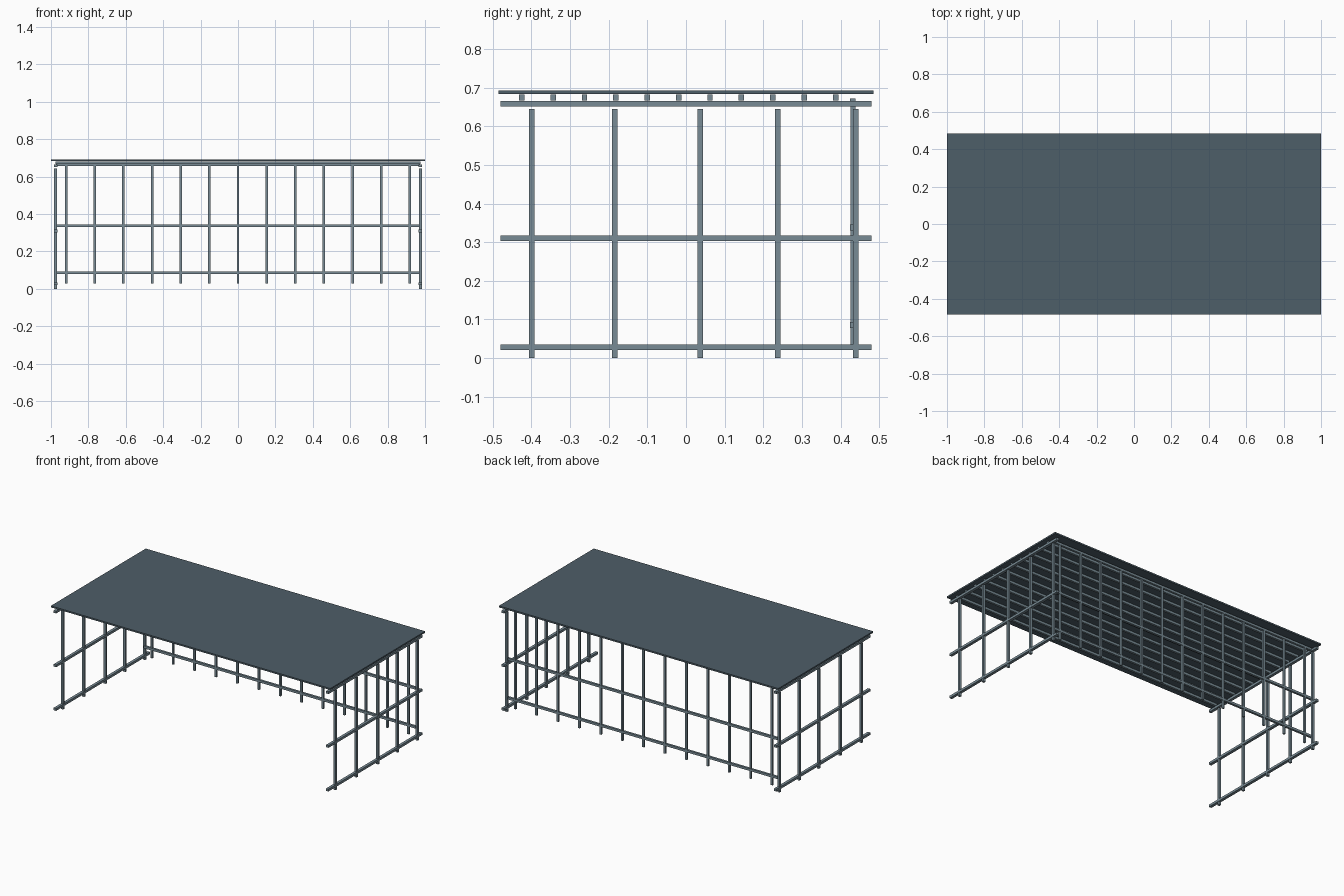
import bpy
from mathutils import Vector

cube = bpy.data.objects.get("Cube")
if cube:
    bpy.data.objects.remove(cube, do_unlink=True)


def material(name, rgb):
    m = bpy.data.materials.new(name)
    m.use_nodes = True
    color = (*rgb, 1)
    m.diffuse_color = color
    m.node_tree.nodes["Principled BSDF"].inputs["Base Color"].default_value = color
    return m


STEEL = material("grey steel", (0.19, 0.26, 0.30))
SHEET = material("dark slate sheet", (0.076, 0.112, 0.138))
T = 0.015  # thickness of the square tube


def box(name, center, size, mat):
    bpy.ops.mesh.primitive_cube_add(size=1, location=center)
    ob = bpy.context.object
    ob.name = name
    for v in ob.data.vertices:
        v.co *= Vector(size)
    ob.data.materials.append(mat)
    return ob


# Roof sheet
box("roof_sheet", (0, 0, 0.688), (2, 0.97, 0.01), SHEET)

# Purlins under the roof
for i in range(11):
    box(f"purlin_{i + 1}", (0, -0.425 + i * 0.0812, 0.6745),
        (1.95, 0.014, T), STEEL)

# Side frames: posts and rails
for side, x in (("left", 0.975), ("right", -0.975)):
    for i, y in enumerate((-0.399, -0.184, 0.037, 0.237, 0.439)):
        box(f"{side}_post_{i + 1}", (x, y, 0.3225), (T, 0.014, 0.645), STEEL)
    for level, z in (("bottom", 0.028), ("middle", 0.31), ("top", 0.658)):
        box(f"{side}_{level}_rail", (x, 0, z), (0.018, 0.96, T), STEEL)

# Back frame: posts and rails
for i in range(13):
    box(f"back_post_{i + 1}", ((i - 6) * 0.1532, 0.432, 0.344),
        (0.013, 0.012, 0.632), STEEL)
for level, z in (("bottom", 0.086), ("middle", 0.338), ("top", 0.664)):
    box(f"back_{level}_rail", (0, 0.432, z), (1.945, 0.014, T), STEEL)
